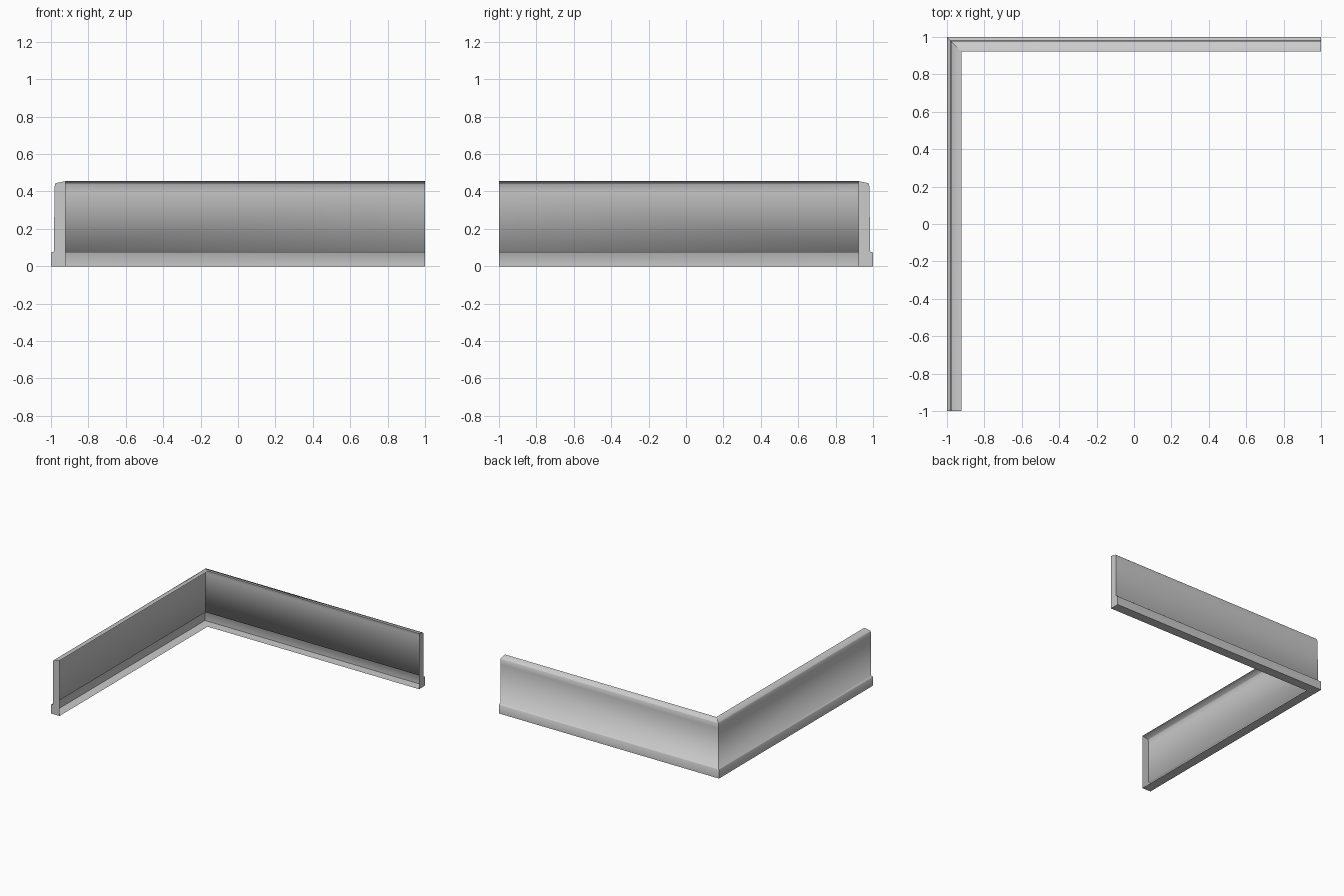
import bpy
import bmesh
import math

cube = bpy.data.objects.get("Cube")
if cube:
    bpy.data.objects.remove(cube, do_unlink=True)

# Single plain grey
grey = bpy.data.materials.new("plain_grey")
grey.use_nodes = True
colour = (0.6, 0.6, 0.6, 1)
grey.diffuse_color = colour
grey.node_tree.nodes["Principled BSDF"].inputs["Base Color"].default_value = colour

# Moulding section: (depth in from the outer face, height), open on the inner side
PROFILE = [(0.078, 0), (0, 0), (0, 0.07), (0.004, 0.075), (0.017, 0.079),
           (0.018, 0.40), (0.021, 0.438), (0.026, 0.445), (0.078, 0.455)]


def make_arm(name, place, mirrored):
    """Sweep the section from the mitred corner to a capped square end."""
    bm = bmesh.new()
    corner = [bm.verts.new(place(d - 1, 1 - d, z)) for d, z in PROFILE]
    end = [bm.verts.new(place(1, 1 - d, z)) for d, z in PROFILE]
    faces = [bm.faces.new((corner[i], corner[i + 1], end[i + 1], end[i]))
             for i in range(len(PROFILE) - 1)]
    faces.append(bm.faces.new(end))
    if mirrored:
        bmesh.ops.reverse_faces(bm, faces=faces)
    mesh = bpy.data.meshes.new(name)
    bm.to_mesh(mesh)
    bm.free()
    mesh.materials.append(grey)
    arm = bpy.data.objects.new(name, mesh)
    bpy.context.collection.objects.link(arm)
    # Rounded section, crisp floor edges and end cap
    bpy.ops.object.select_all(action='DESELECT')
    arm.select_set(True)
    bpy.context.view_layer.objects.active = arm
    bpy.ops.object.shade_smooth_by_angle(angle=math.radians(80))
    return arm


# Two arms meeting at the back corner
make_arm("back_skirting", lambda x, y, z: (x, y, z), False)
make_arm("right_skirting", lambda x, y, z: (-y, -x, z), True)
